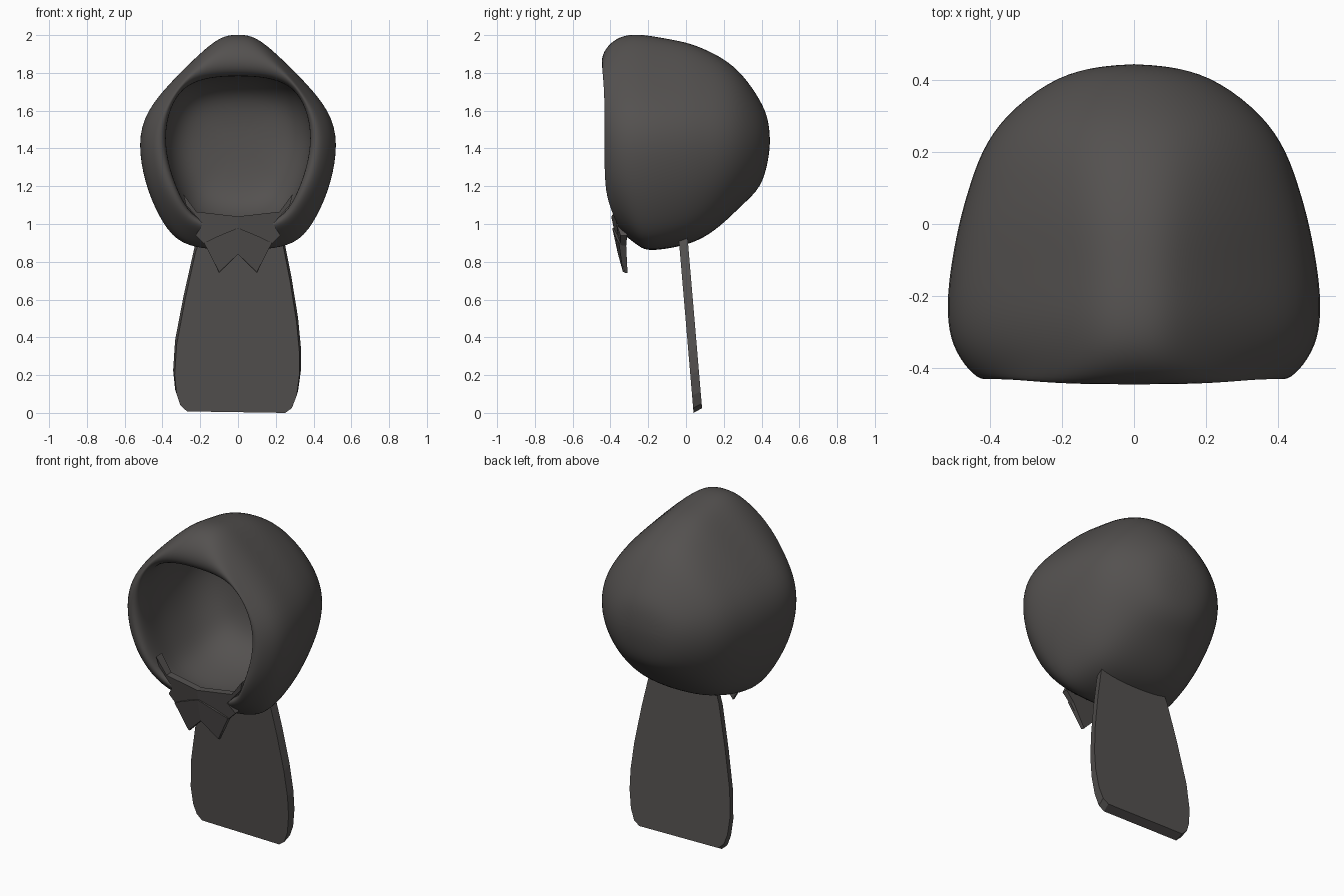
import bpy, bmesh, math

if "Cube" in bpy.data.objects:
    bpy.data.objects.remove(bpy.data.objects["Cube"])

cloth = bpy.data.materials.new("charcoal cloth")
cloth.diffuse_color = (0.088, 0.082, 0.079, 1)
cloth.use_nodes = True
cloth.node_tree.nodes["Principled BSDF"].inputs["Base Color"].default_value = cloth.diffuse_color


def finish(bm, name):
    bmesh.ops.recalc_face_normals(bm, faces=bm.faces)
    me = bpy.data.meshes.new(name)
    bm.to_mesh(me)
    bm.free()
    me.materials.append(cloth)
    ob = bpy.data.objects.new(name, me)
    bpy.context.collection.objects.link(ob)
    return ob


# half outlines, top to bottom, as fractions of width and height
PEAK = [(0, 1), (.17, .985), (.385, .82), (.67, .56), (.92, .29), (1, 0),
        (.93, -.38), (.79, -.69), (.62, -.92), (.36, -.99), (0, -1)]
OPEN = [(0, 1), (.4, .98), (.72, .86), (.9, .6), (.98, .3), (1, 0),
        (.94, -.3), (.81, -.6), (.65, -.85), (.35, -.97), (0, -1)]
DOME = [(math.sin(k * math.pi / 10), math.cos(k * math.pi / 10)) for k in range(11)]

# hood rings: y, top, bottom, half width, base outline, share of peaked outline
RINGS = [(.435, 1.56, 1.33, .13, DOME, 0), (.40, 1.65, 1.19, .24, DOME, .1),
         (.30, 1.80, 1.10, .37, DOME, .3), (.20, 1.88, 1.00, .435, DOME, .5),
         (.10, 1.93, .925, .47, DOME, .7), (0, 1.967, .885, .50, DOME, .85),
         (-.14, 1.99, .86, .527, DOME, 1), (-.25, 2.01, .86, .535, DOME, 1),
         (-.34, 1.998, .88, .52, DOME, 1), (-.41, 1.94, .93, .47, OPEN, .8),
         (-.44, 1.86, .96, .425, OPEN, .35), (-.42, 1.79, .98, .385, OPEN, 0),
         (-.34, 1.78, .98, .385, OPEN, 0), (-.2, 1.80, .96, .41, OPEN, 0),
         (0, 1.79, .99, .40, OPEN, 0), (.12, 1.74, 1.05, .36, OPEN, 0),
         (.20, 1.67, 1.13, .28, OPEN, 0), (.225, 1.55, 1.28, .15, OPEN, 0)]
bm = bmesh.new()
rows = []
for y, top, bot, w, base, p in RINGS:
    mid = min(1.43, top - .1)
    half = []
    for a, b in zip(base, PEAK):
        u, v = a[0] + (b[0] - a[0]) * p, a[1] + (b[1] - a[1]) * p
        half.append((u * w, mid + v * ((top - mid) if v > 0 else (mid - bot))))
    loop = half + [(-x, z) for x, z in half[-2:0:-1]]
    # rim leans back at the chin and bulges a little at the brow
    near = min(1, max(0, (-.2 - y) / .18))
    rows.append([bm.verts.new((x, y + near * (.42 * max(0, 1.16 - z)
                                              - .12 * max(0, min(z, 1.85) - 1.72)), z))
                 for x, z in loop])
n = len(rows[0])
for r, s in zip(rows, rows[1:]):
    for i in range(n):
        bm.faces.new((r[i], r[(i + 1) % n], s[(i + 1) % n], s[i]))
for row, y in ((rows[0], .447), (rows[-1], .23)):
    pole = bm.verts.new((0, y, 1.44))
    for i in range(n):
        bm.faces.new((row[i], row[(i + 1) % n], pole))
hood = finish(bm, "hood")
hood.data.shade_smooth()
sub = hood.modifiers.new("smooth", 'SUBSURF')
sub.levels = sub.render_levels = 2


def plate(name, outline, front, depth, inset=0):
    """Slab with an x-z outline; front(x, z) gives y, depth(z) goes backwards."""
    bm = bmesh.new()
    a = [bm.verts.new((x, front(x, z), z)) for x, z in outline]
    b = [bm.verts.new((x * (1 + inset), front(x, z) + depth(z), z + inset)) for x, z in outline]
    bm.faces.new(a)
    bm.faces.new(b[::-1])
    m = len(a)
    for i in range(m):
        bm.faces.new((a[i], b[i], b[(i + 1) % m], a[(i + 1) % m]))
    return finish(bm, name)


# hanging back cape
plate("cape", [(-.19, .95), (-.225, .85), (-.28, .6), (-.325, .36), (-.335, .2),
               (-.325, .1), (-.305, .04), (-.27, .008), (.25, 0), (.285, .025),
               (.31, .09), (.325, .2), (.325, .32), (.31, .48), (.275, .7),
               (.24, .88), (.22, .95)],
      lambda x, z: .04 - z * .085, lambda z: .045, .025)


def slope(x, z):
    """Front of the collar: leans forward upwards, wraps back at the sides."""
    return -.33 - (z - .74) * .22 + .55 * x * x


# folded collar closing the front, one half on each side
for side in (-1, 1):
    plate("collar", [(side * x, z) for x, z in
                     ((0, 1.04), (.22, 1.065), (.29, 1.16), (.275, 1.1), (.185, 1.0),
                      (.225, .94), (.17, .885), (.1, .74), (0, .84))],
          slope, lambda z: .015 + .1 * (z - .74))
    # lapel fold lying over the collar
    plate("lapel", [(side * x, z) for x, z in
                    ((0, .98), (.12, .93), (.18, .9), (.1, .745), (0, .84))],
          lambda x, z: slope(x, z) - .008, lambda z: .015)
